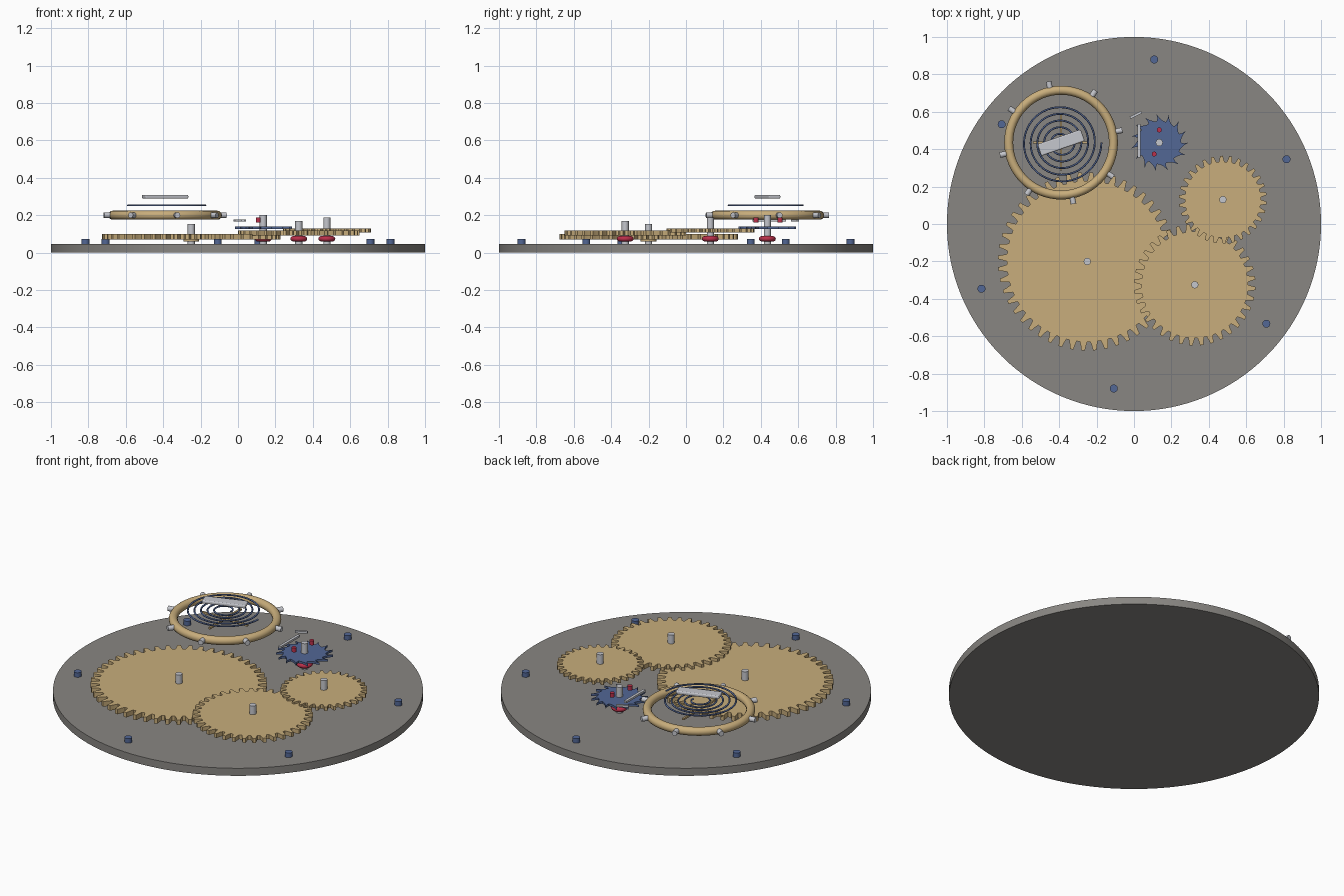
import bpy, bmesh
from math import sin, cos, pi, radians
from mathutils import Matrix, Vector

cube = bpy.data.objects.get("Cube")
if cube:
    bpy.data.objects.remove(cube, do_unlink=True)


def material(name, r, g, b):
    m = bpy.data.materials.new(name)
    m.use_nodes = True
    m.diffuse_color = (r, g, b, 1)
    m.node_tree.nodes["Principled BSDF"].inputs["Base Color"].default_value = (r, g, b, 1)
    return m


GREY = material("plate grey", 0.25, 0.24, 0.225)
BRASS = material("brass", 0.58, 0.42, 0.2)
BLUE = material("blued steel", 0.085, 0.135, 0.3)
RED = material("ruby red", 0.5, 0.03, 0.07)
STEEL = material("polished steel", 0.56, 0.57, 0.61)


def finish(ob, name, mat, smooth=True):
    ob.name = name
    ob.data.materials.append(mat)
    if smooth:
        bpy.ops.object.shade_smooth_by_angle(angle=radians(35))
    return ob


def cylinder(name, mat, x, y, z0, z1, r, sides=24):
    bpy.ops.mesh.primitive_cylinder_add(vertices=sides, radius=r, depth=z1 - z0,
                                        location=(x, y, (z0 + z1) / 2))
    return finish(bpy.context.object, name, mat)


def torus(name, mat, x, y, z, major, minor, seg=64):
    bpy.ops.mesh.primitive_torus_add(location=(x, y, z), major_radius=major, minor_radius=minor,
                                     major_segments=seg, minor_segments=16)
    return finish(bpy.context.object, name, mat)


def bar(name, mat, x, y, z, size, angle, bevel=0.0):
    bpy.ops.mesh.primitive_cube_add(size=1, location=(x, y, z), rotation=(0, 0, radians(angle)))
    ob = bpy.context.object
    ob.scale = size
    bpy.ops.object.transform_apply(location=False, rotation=False, scale=True)
    if bevel:
        mod = ob.modifiers.new("soft edges", 'BEVEL')
        mod.width, mod.segments = bevel, 3
    return finish(ob, name, mat, False)


def wheel(name, mat, x, y, z0, z1, teeth, profile):
    """Toothed prism; profile lists (fraction of pitch, radius) for one tooth."""
    bm = bmesh.new()
    pts = []
    for i in range(teeth):
        for f, r in profile:
            a = 2 * pi * (i + f) / teeth
            pts.append(bm.verts.new((r * cos(a), r * sin(a), z0)))
    face = bm.faces.new(pts)
    top = bmesh.ops.extrude_face_region(bm, geom=[face])["geom"]
    bmesh.ops.translate(bm, vec=(0, 0, z1 - z0),
                        verts=[v for v in top if isinstance(v, bmesh.types.BMVert)])
    bmesh.ops.recalc_face_normals(bm, faces=bm.faces)
    me = bpy.data.meshes.new(name)
    bm.to_mesh(me)
    bm.free()
    ob = bpy.data.objects.new(name, me)
    ob.location = (x, y, 0)
    bpy.context.collection.objects.link(ob)
    return finish(ob, name, mat, False)


def gear(name, x, y, z0, z1, teeth, root, tip):
    wheel(name, BRASS, x, y, z0, z1, teeth,
          [(0.0, root), (0.3, root), (0.42, (root + tip) / 2), (0.5, tip),
           (0.8, tip), (0.88, (root + tip) / 2)])


# Base plate and its ring of screws
cylinder("base_plate", GREY, 0, 0, 0, 0.045, 1.0, 128)
for i in range(6):
    a = radians(23 + 60 * i)
    cylinder("plate_screw", BLUE, 0.886 * cos(a), 0.886 * sin(a), 0.04, 0.072, 0.021)

# Gear train
gear("barrel_gear", -0.25, -0.2, 0.07, 0.1, 48, 0.43, 0.477)
gear("centre_gear", 0.325, -0.325, 0.092, 0.118, 36, 0.285, 0.325)
gear("small_gear", 0.475, 0.13, 0.108, 0.13, 30, 0.203, 0.235)
wheel("escape_wheel", BLUE, 0.135, 0.435, 0.127, 0.14, 15,
      [(0.0, 0.115), (0.35, 0.118), (0.7, 0.13), (1.0, 0.155), (0.93, 0.133)])
cylinder("barrel_hub", BRASS, -0.25, -0.2, 0.06, 0.072, 0.042)

# Arbors and the jewels they turn in
for name, x, y, top in (("barrel", -0.25, -0.2, 0.153), ("centre", 0.325, -0.325, 0.17),
                        ("small", 0.475, 0.13, 0.187), ("escape", 0.135, 0.435, 0.2)):
    cylinder(name + "_arbor", STEEL, x, y, 0.045, top, 0.019)
    if name != "barrel":
        torus(name + "_jewel", RED, x, y, 0.074, 0.031, 0.014, 32)

# Lever with its fork and jewel stones
bar("lever", STEEL, 0.026, 0.445, 0.172, (0.016, 0.18, 0.012), 0)
bar("lever_fork", STEEL, 0.01, 0.583, 0.172, (0.068, 0.013, 0.012), 27)
for x, y in ((0.135, 0.503), (0.108, 0.374)):
    cylinder("pallet_stone", RED, x, y, 0.162, 0.187, 0.013)

# Balance wheel: rim, arms and rim screws
BX, BY, BZ = -0.39, 0.435, 0.2
torus("balance_rim", BRASS, BX, BY, BZ, 0.28, 0.024)
for angle in (0, 90):
    bar("balance_arm", BRASS, BX, BY, BZ, (0.3, 0.011, 0.011), angle)
for i in range(8):
    a = radians(11.5 + 45 * i)
    bpy.ops.mesh.primitive_cylinder_add(
        vertices=20, radius=0.015, depth=0.05, rotation=(0, pi / 2, a),
        location=(BX + 0.309 * cos(a), BY + 0.309 * sin(a), BZ))
    finish(bpy.context.object, "balance_screw", STEEL)

# Hairspring
TURNS, STEPS = 5, 48
curve = bpy.data.curves.new("hairspring", 'CURVE')
curve.dimensions = '3D'
curve.bevel_depth = 0.005
curve.bevel_resolution = 2
curve.use_fill_caps = True
line = curve.splines.new('POLY')
line.points.add(TURNS * STEPS)
for i, p in enumerate(line.points):
    t = i / (TURNS * STEPS)
    a = 2 * pi * TURNS * t
    r = 0.038 + 0.178 * t
    p.co = (r * cos(a), r * sin(a), 0, 1)
spring = bpy.data.objects.new("hairspring", curve)
spring.location = (BX, BY, 0.253)
bpy.context.collection.objects.link(spring)
curve.materials.append(BLUE)

# Balance bridge
bar("balance_bridge", STEEL, BX, BY, 0.299, (0.245, 0.066, 0.02), 19, 0.007)
